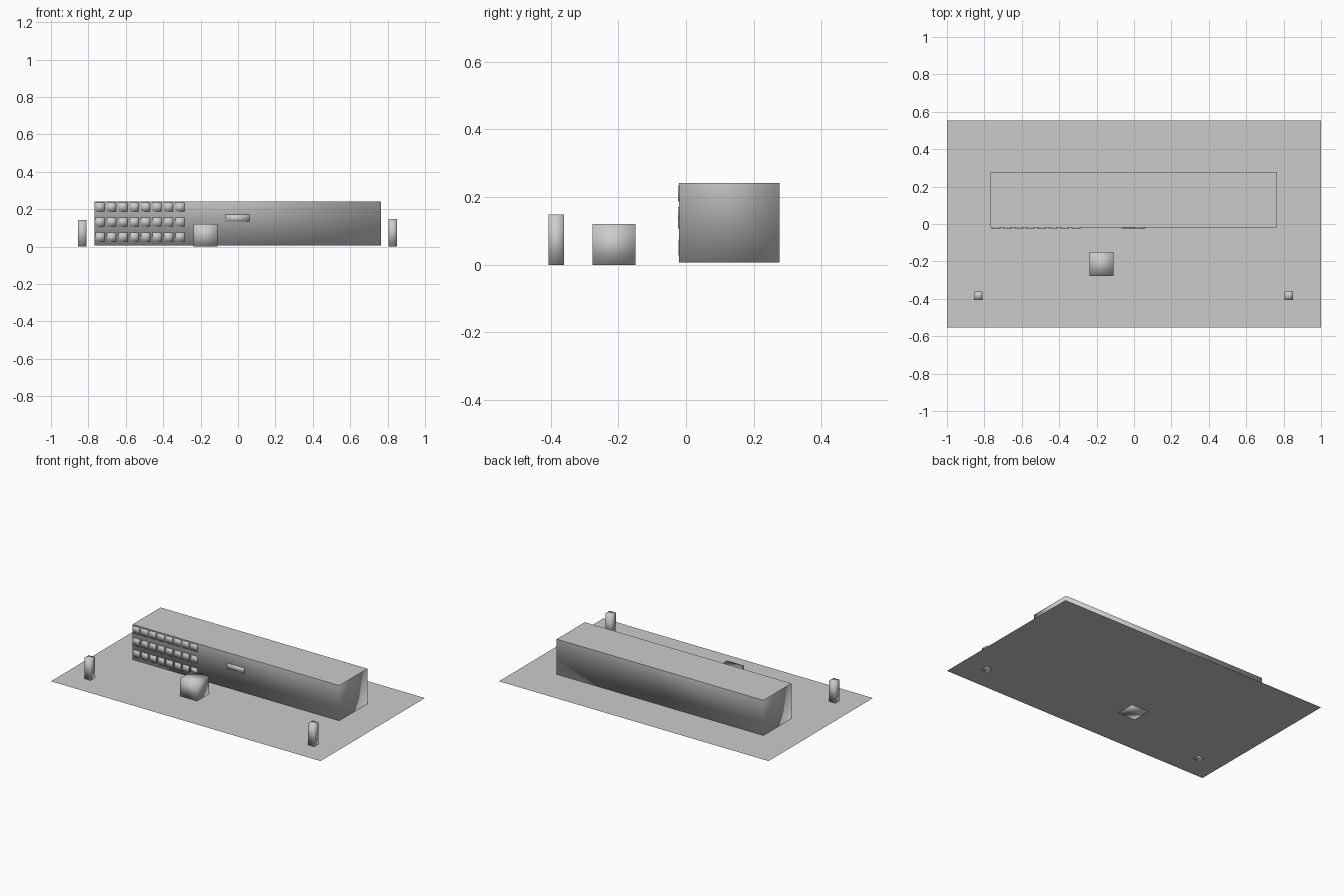
import bpy, bmesh

if "Cube" in bpy.data.objects:
    bpy.data.objects.remove(bpy.data.objects["Cube"])

grey = bpy.data.materials.new("plain_grey")
grey.diffuse_color = (0.6, 0.6, 0.6, 1)
grey.use_nodes = True
grey.node_tree.nodes["Principled BSDF"].inputs["Base Color"].default_value = grey.diffuse_color


def finish(name, bm):
    me = bpy.data.meshes.new(name)
    bm.to_mesh(me)
    bm.free()
    me.materials.append(grey)
    ob = bpy.data.objects.new(name, me)
    bpy.context.collection.objects.link(ob)
    return ob


def box(name, lo, hi, smooth=True, sharp_top=False):
    bm = bmesh.new()
    bmesh.ops.create_cube(bm, size=1)
    for v in bm.verts:
        v.co = [(a + b) / 2 + c * (b - a) for a, b, c in zip(lo, hi, v.co)]
    for f in bm.faces:
        f.smooth = smooth
    if sharp_top:
        for e in bm.edges:
            if all(v.co.z > hi[2] - 1e-4 for v in e.verts):
                e.smooth = False
    return finish(name, bm)


# ground sheet
bm = bmesh.new()
bmesh.ops.create_grid(bm, x_segments=1, y_segments=1, size=1)
for v in bm.verts:
    v.co.y *= 0.553
    v.co.z = 0.002
finish("ground_sheet", bm)

# long main block with flat roof and softly shaded walls
FRONT = -0.02
box("main_block", (-0.768, FRONT, 0.006), (0.765, 0.277, 0.242), sharp_top=True)

# window plates: three rows of eight, lower rows sit closer to the wall
for row, (z, depth) in enumerate([(0.187, 0.004), (0.107, 0.003), (0.027, 0.002)]):
    for col in range(8):
        x = -0.762 + col * 0.0611
        box(f"window_{row}_{col}", (x, FRONT - depth, z),
            (x + 0.048, FRONT + 0.002, z + 0.048))

# wall panel over the entrance
box("wall_panel", (-0.067, FRONT - 0.003, 0.133), (0.061, FRONT + 0.002, 0.171))

# forecourt cube and the two gate posts
box("forecourt_cube", (-0.237, -0.277, 0), (-0.110, -0.150, 0.121))
box("left_post", (-0.855, -0.406, 0), (-0.810, -0.360, 0.142))
box("right_post", (0.805, -0.406, 0), (0.850, -0.360, 0.148))
